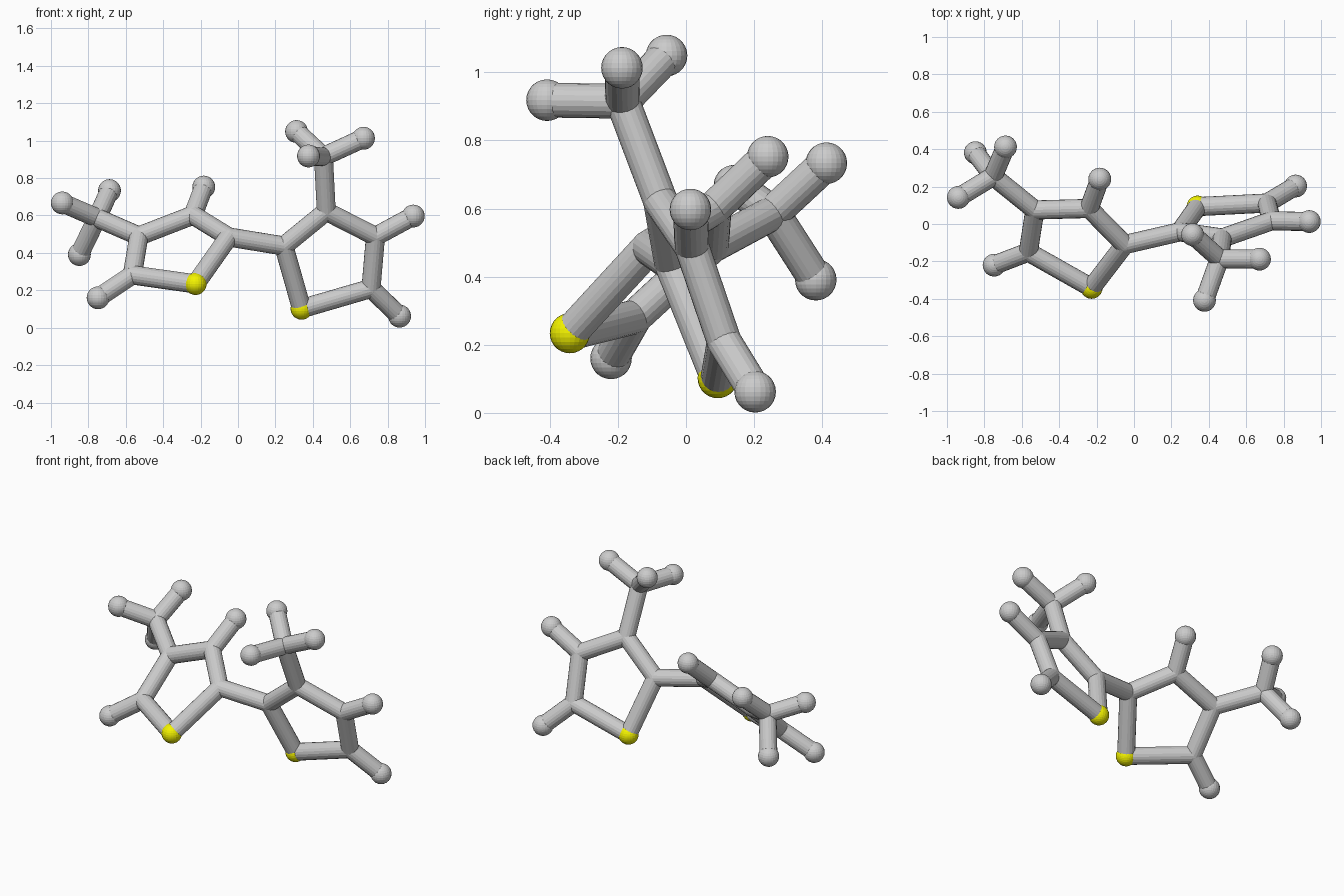
import bpy
from mathutils import Vector

if "Cube" in bpy.data.objects:
    bpy.data.objects.remove(bpy.data.objects["Cube"])

BALL, BOND = 0.061, 0.051

yellow = bpy.data.materials.new("yellow")
yellow.diffuse_color = (0.9, 0.9, 0.0, 1)
yellow.use_nodes = True
yellow.node_tree.nodes["Principled BSDF"].inputs["Base Color"].default_value = yellow.diffuse_color

# Each ring: sulfur, link carbon, then round the ring; methyl and hydrogen tips
rings = {
    "left": dict(
        atoms=dict(sulfur=(-0.227, -0.341, 0.234), link=(-0.05, -0.11, 0.485),
                   c3=(-0.24, 0.083, 0.602), c4=(-0.53, 0.075, 0.49),
                   c5=(-0.565, -0.15, 0.282), methyl=(-0.753, 0.255, 0.587)),
        methyl_on="c4",
        tips=[("c3", (-0.183, 0.24, 0.752)), ("c5", (-0.748, -0.22, 0.16)),
              ("methyl", (-0.939, 0.142, 0.667)),
              ("methyl", (-0.687, 0.412, 0.733)),
              ("methyl", (-0.848, 0.381, 0.391))]),
    "right": dict(
        atoms=dict(sulfur=(0.34, 0.093, 0.102), link=(0.245, -0.042, 0.437),
                   c3=(0.472, -0.075, 0.622), c4=(0.735, 0.017, 0.488),
                   c5=(0.711, 0.112, 0.21), methyl=(0.457, -0.186, 0.915)),
        methyl_on="c3",
        tips=[("c4", (0.937, 0.013, 0.597)), ("c5", (0.864, 0.203, 0.062)),
              ("methyl", (0.671, -0.188, 1.013)),
              ("methyl", (0.313, -0.057, 1.049)),
              ("methyl", (0.377, -0.408, 0.918))]),
}


def ball(name, pos, radius, mat=None):
    bpy.ops.mesh.primitive_uv_sphere_add(segments=24, ring_count=14,
                                         radius=radius, location=pos)
    ob = bpy.context.object
    ob.name = name
    if mat:
        ob.data.materials.append(mat)


def bond(name, a, b):
    a, b = Vector(a), Vector(b)
    bpy.ops.mesh.primitive_cylinder_add(vertices=20, radius=BOND,
                                        depth=(b - a).length,
                                        location=(a + b) / 2)
    ob = bpy.context.object
    ob.name = name
    ob.rotation_euler = (b - a).to_track_quat('Z', 'Y').to_euler()


for side, ring in rings.items():
    atoms = ring["atoms"]
    # Atom balls; carbons just round off the bond joints
    for key, pos in atoms.items():
        if key == "sulfur":
            ball(side + "_sulfur_ball", pos, 0.059, yellow)
        else:
            ball(f"{side}_{key}_joint", pos, BOND)
    # Five-sided ring and methyl stem
    loop = ["sulfur", "link", "c3", "c4", "c5"]
    for a, b in zip(loop, loop[1:] + loop[:1]):
        bond(side + "_ring_bond", atoms[a], atoms[b])
    bond(side + "_methyl_stem", atoms[ring["methyl_on"]], atoms["methyl"])
    # Hydrogen sticks and balls
    for key, pos in ring["tips"]:
        bond(side + "_hydrogen_bond", atoms[key], pos)
        ball(side + "_hydrogen_ball", pos, BALL)

# Bond joining the two rings
bond("bridge_bond", rings["left"]["atoms"]["link"], rings["right"]["atoms"]["link"])
